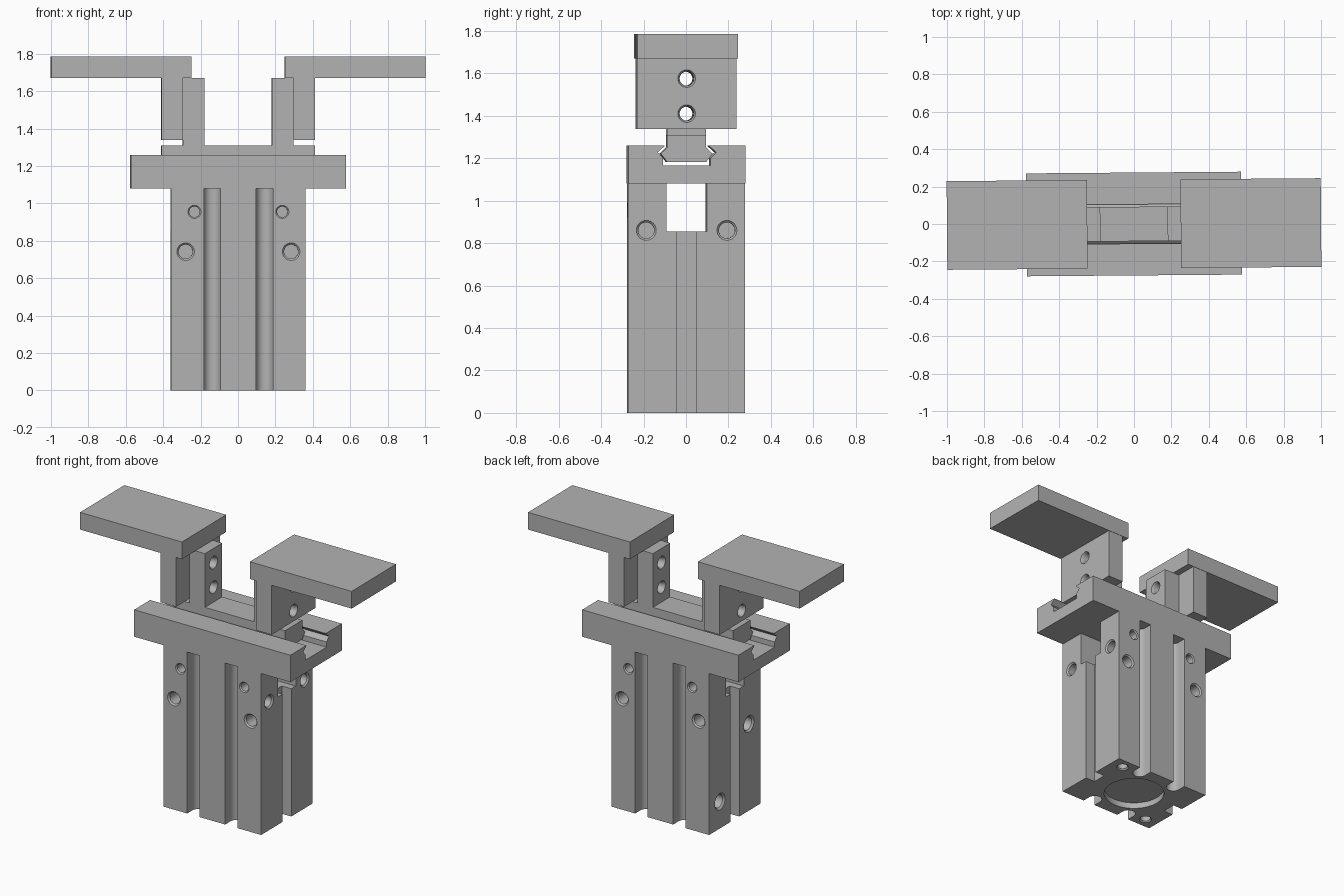
import bpy, bmesh, math
from mathutils import Matrix, Vector

if "Cube" in bpy.data.objects:
    bpy.data.objects.remove(bpy.data.objects["Cube"], do_unlink=True)

metal = bpy.data.materials.new("grey metal")
metal.use_nodes = True
grey = (0.45, 0.45, 0.45, 1)
metal.diffuse_color = grey
metal.node_tree.nodes["Principled BSDF"].inputs["Base Color"].default_value = grey
parts = []


def finish(name, bm):
    bmesh.ops.recalc_face_normals(bm, faces=bm.faces)
    mesh = bpy.data.meshes.new(name)
    bm.to_mesh(mesh)
    bm.free()
    mesh.materials.append(metal)
    obj = bpy.data.objects.new(name, mesh)
    bpy.context.collection.objects.link(obj)
    return obj


def box(name, x, y, z):
    """Block given by its (low, high) range on each axis."""
    bm = bmesh.new()
    bmesh.ops.create_cube(bm, size=1)
    for v in bm.verts:
        v.co = Vector([r[0] if c < 0 else r[1] for c, r in zip(v.co, (x, y, z))])
    return finish(name, bm)


def prism(name, profile, half_length):
    """Mirrored (y, z) profile extruded along x."""
    outline = profile + [(-y, z) for y, z in reversed(profile)]
    bm = bmesh.new()
    face = bm.faces.new([bm.verts.new((-half_length, y, z)) for y, z in outline])
    ext = bmesh.ops.extrude_face_region(bm, geom=[face])
    verts = [g for g in ext["geom"] if isinstance(g, bmesh.types.BMVert)]
    bmesh.ops.translate(bm, verts=verts, vec=(2 * half_length, 0, 0))
    return finish(name, bm)


def rod(centre, axis, r1, r2, length):
    """Cylinder or cone centred on a point, r1 at the back end of the axis."""
    bm = bmesh.new()
    turn = Vector(axis).to_track_quat("Z", "Y").to_matrix().to_4x4()
    bmesh.ops.create_cone(bm, cap_ends=True, segments=32, radius1=r1, radius2=r2,
                          depth=length, matrix=Matrix.Translation(centre) @ turn)
    return finish("cutter", bm)


def cut(obj, cutter):
    mod = obj.modifiers.new("cut", "BOOLEAN")
    mod.operation = "DIFFERENCE"
    mod.solver = "EXACT"
    mod.object = cutter
    bpy.context.view_layer.update()
    graph = bpy.context.evaluated_depsgraph_get()
    mesh = bpy.data.meshes.new_from_object(obj.evaluated_get(graph))
    obj.modifiers.clear()
    obj.data = mesh
    bpy.data.objects.remove(cutter, do_unlink=True)


def drill(obj, point, inward, radius, depth):
    """Blind hole with a chamfered mouth."""
    point, inward = Vector(point), Vector(inward)
    cut(obj, rod(point, inward, radius * 0.8, radius * 0.8, depth * 2))
    cut(obj, rod(point, inward, radius * 1.2, radius * 0.8, radius * 0.4))


# Body with its lengthwise sensor grooves
W, D, H = 0.36, 0.275, 1.08
body = box("body", (-W, W), (-D, D), (0, H))
for s in (-1, 1):
    for x in (-0.14, 0.14):
        cut(body, rod((x, s * 0.22, 0.5), (0, 0, 1), 0.045, 0.045, 1.4))
        cut(body, box("cutter", (x - 0.045, x + 0.045),
                      sorted((s * 0.22, s * 0.3)), (-0.1, 1.15)))
    cut(body, box("cutter", sorted((s * 0.29, s * 0.4)), (-0.047, 0.047), (-0.1, 1.15)))

# Cross slot under the rail and round recess in the base
cut(body, box("cutter", (-0.5, 0.5), (-0.095, 0.095), (0.855, 1.2)))
cut(body, rod((0, 0, 0), (0, 0, 1), 0.19, 0.19, 0.08))

# Screw holes and air ports
for s in (-1, 1):
    for x in (-1, 1):
        drill(body, (x * 0.235, s * D, 0.955), (0, -s, 0), 0.035, 0.1)
        drill(body, (x * 0.282, s * D, 0.742), (0, -s, 0), 0.047, 0.1)
    drill(body, (W, s * 0.19, 0.86), (-1, 0, 0), 0.047, 0.1)
    drill(body, (s * 0.27, s * 0.205, 0), (0, 0, 1), 0.04, 0.12)
drill(body, (-W, 0.16, 0.18), (1, 0, 0), 0.055, 0.1)
drill(body, (-W, -0.15, 0.58), (1, 0, 0), 0.055, 0.1)
parts.append(body)

# Guide rail with an undercut channel
rail = box("guide_rail", (-0.575, 0.575), (-D, D), (H, 1.26))
cut(rail, prism("cutter", [(0.105, 1.3), (0.105, 1.257), (0.138, 1.228),
                           (0.112, 1.2), (0.112, 1.165)], 0.7))
parts.append(rail)

# Slide running in the channel
parts.append(prism("slide", [(0.092, 1.31), (0.092, 1.25), (0.122, 1.222),
                             (0.092, 1.182)], 0.41))

# Jaws and fingers, one pair on each side
for side, s in (("left", 1), ("right", -1)):
    jaw = box(side + "_jaw", sorted((s * 0.18, s * 0.295)), (-0.092, 0.092), (1.3, 1.67))
    finger = box(side + "_finger", sorted((s * 0.295, s * 0.41)), (-0.235, 0.235), (1.338, 1.67))
    pad = box(side + "_pad", sorted((s * 0.25, s)), (-0.237, 0.237), (1.67, 1.785))
    for z in (1.41, 1.575):
        for obj in (jaw, finger):
            cut(obj, rod((s * 0.3, 0, z), (1, 0, 0), 0.033, 0.033, 0.5))
        cut(finger, rod((s * 0.41, 0, z), (-s, 0, 0), 0.05, 0.033, 0.03))
        cut(jaw, rod((s * 0.18, 0, z), (s, 0, 0), 0.05, 0.033, 0.03))
    parts += [jaw, finger, pad]

# Slight turn of the whole gripper, and crisp shading
bpy.ops.object.select_all(action="DESELECT")
for obj in parts:
    obj.data.transform(Matrix.Rotation(math.radians(0.45), 4, "Z"))
    obj.select_set(True)
bpy.context.view_layer.objects.active = body
bpy.ops.object.shade_smooth_by_angle(angle=math.radians(30))
